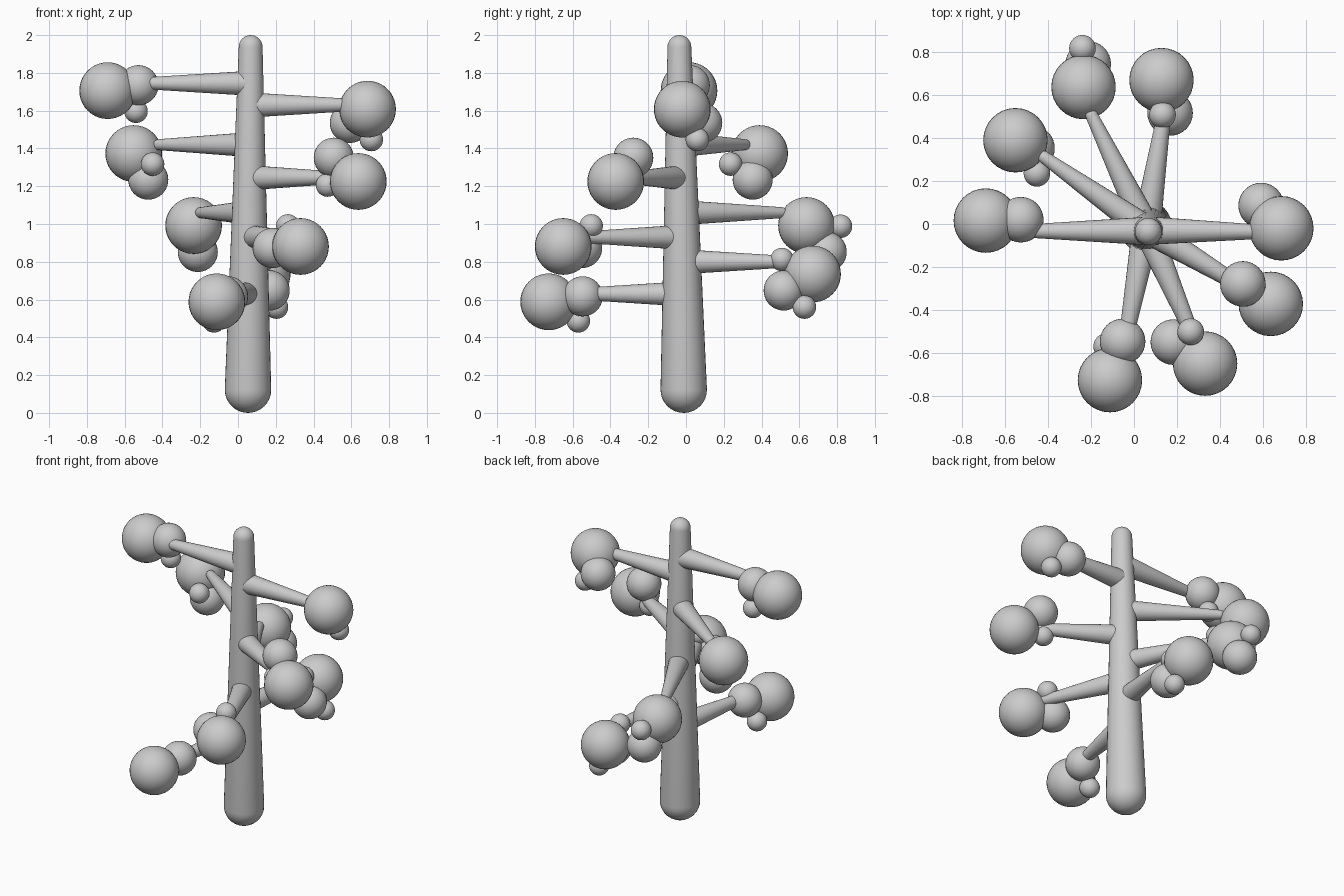
import bpy, bmesh, math
from mathutils import Vector, Matrix

if "Cube" in bpy.data.objects:
    bpy.data.objects.remove(bpy.data.objects["Cube"])

BASE, TOP = Vector((0.053, -0.012, 0.123)), Vector((0.067, -0.035, 1.937))
R_BASE, R_TOP = 0.123, 0.063


def finish(name, bm):
    bmesh.ops.recalc_face_normals(bm, faces=bm.faces)
    for f in bm.faces:
        f.smooth = True
    me = bpy.data.meshes.new(name)
    bm.to_mesh(me)
    bm.free()
    ob = bpy.data.objects.new(name, me)
    bpy.context.collection.objects.link(ob)
    return ob


def capsule(name, a, b, ra, rb, segs=32, caps=8):
    """Tapered rod with round ends, lathed about the line a-b."""
    length = (b - a).length
    arc = [math.pi / 2 * i / caps for i in range(caps + 1)]
    prof = [(ra * math.sin(t), -ra * math.cos(t)) for t in arc]
    prof += [(rb * math.cos(t), length + rb * math.sin(t)) for t in arc]
    bm = bmesh.new()
    vs = [bm.verts.new((r, 0, z)) for r, z in prof]
    edges = [bm.edges.new(p) for p in zip(vs, vs[1:])]
    bmesh.ops.spin(bm, geom=vs + edges, axis=(0, 0, 1), cent=(0, 0, 0),
                   angle=2 * math.pi, steps=segs)
    bmesh.ops.remove_doubles(bm, verts=bm.verts, dist=1e-5)
    turn = (b - a).to_track_quat('Z', 'Y').to_matrix().to_4x4()
    bm.transform(Matrix.Translation(a) @ turn)
    return finish(name, bm)


def ball(name, pos, r):
    bm = bmesh.new()
    bmesh.ops.create_uvsphere(bm, u_segments=32, v_segments=20, radius=r)
    bm.transform(Matrix.Translation(pos))
    return finish(name, bm)


# trunk
capsule("trunk", BASE, TOP, R_BASE, R_TOP)

# branches: height, direction (x, y), ball centres from large to small
BIG, MID, SMALL = 0.15, 0.106, 0.062
branches = [
    (1.745, (-1, 0.0), [(-.69, .016, 1.706), (-.527, .02, 1.735), (-.54, .06, 1.597)]),
    (1.63, (1, -0.01), [(.686, -.02, 1.608), (.592, .086, 1.535), (.706, .06, 1.447)]),
    (1.42, (-.49, .345), [(-.552, .39, 1.373), (-.475, .353, 1.235), (-.452, .236, 1.317)]),
    (1.245, (.375, -.225), [(.637, -.372, 1.225), (.507, -.279, 1.351), (.474, -.292, 1.206)]),
    (1.06, (-.26, .535), [(-.235, .638, .992), (-.213, .745, .852), (-.24, .818, .988)]),
    (.93, (.175, -.405), [(.331, -.65, .881), (.183, -.55, .873), (.264, -.502, .99)]),
    (.80, (.07, .455), [(.128, .67, .735), (.168, .517, .648), (.133, .508, .812),
                        (.204, .627, .56)]),
    (.63, (-.076, -.415), [(-.112, -.727, .588), (-.053, -.547, .617), (-.127, -.57, .487)]),
]
for i, (z, d, balls) in enumerate(branches, 1):
    root = BASE.lerp(TOP, (z - BASE.z) / (TOP.z - BASE.z))
    tip = root + Vector((*d, 0)).normalized() * 0.59
    capsule(f"branch_{i}", root, tip, 0.066, 0.029, 24, 5)
    # foliage balls
    for j, (p, r) in enumerate(zip(balls, (BIG, MID, SMALL, SMALL)), 1):
        ball(f"foliage_{i}_{j}", p, r)
